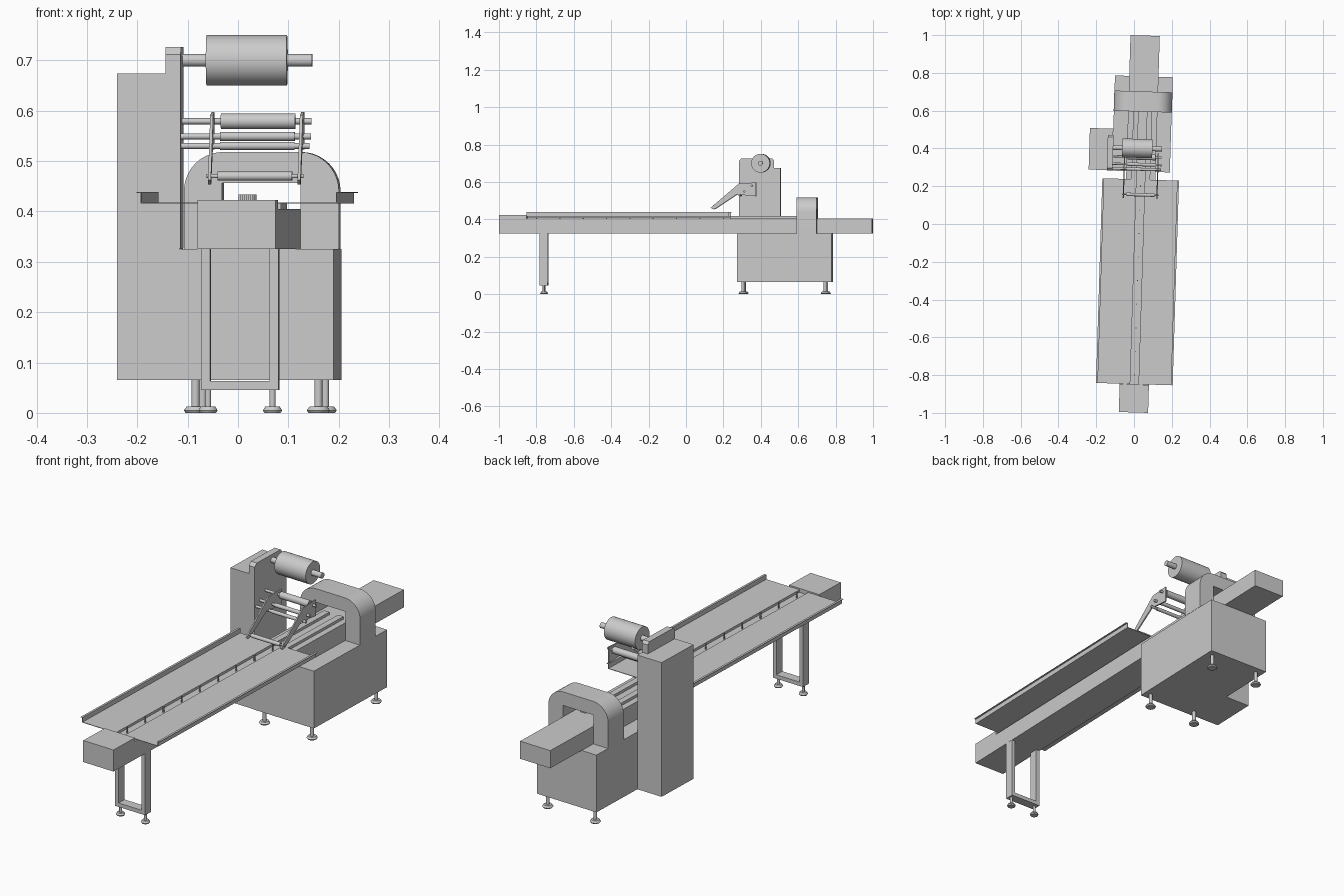
import bpy, bmesh, math
from mathutils import Matrix, Vector

if "Cube" in bpy.data.objects:
    bpy.data.objects.remove(bpy.data.objects["Cube"])

# the whole machine is turned slightly about z
M = Matrix.Translation((0.028, 0, 0)) @ Matrix.Rotation(-0.031, 4, 'Z')


def finish(bm, name, smooth=False):
    bmesh.ops.recalc_face_normals(bm, faces=bm.faces)
    me = bpy.data.meshes.new(name)
    bm.to_mesh(me)
    bm.free()
    ob = bpy.data.objects.new(name, me)
    bpy.context.collection.objects.link(ob)
    ob.matrix_world = M
    if smooth:
        bpy.ops.object.select_all(action='DESELECT')
        ob.select_set(True)
        bpy.context.view_layer.objects.active = ob
        bpy.ops.object.shade_smooth_by_angle(angle=math.radians(35))
    return ob


def box(name, x0, x1, y0, y1, z0, z1):
    bm = bmesh.new()
    c = Vector(((x0 + x1) / 2, (y0 + y1) / 2, (z0 + z1) / 2))
    bmesh.ops.create_cube(bm, size=1, matrix=Matrix.Translation(c) @ Matrix.Diagonal(
        (x1 - x0, y1 - y0, z1 - z0, 1)))
    return finish(bm, name)


def prism(name, pts, axis, a, b, smooth=False):
    """Extrude a 2D profile: axis 'Y' takes (x, z), axis 'X' takes (y, z)."""
    bm = bmesh.new()
    put = (lambda p, t: (p[0], t, p[1])) if axis == 'Y' else (lambda p, t: (t, p[0], p[1]))
    f = bm.faces.new([bm.verts.new(put(p, a)) for p in pts])
    ext = bmesh.ops.extrude_face_region(bm, geom=[f])
    d = Vector((0, b - a, 0) if axis == 'Y' else (b - a, 0, 0))
    bmesh.ops.translate(bm, vec=d, verts=[v for v in ext['geom'] if isinstance(v, bmesh.types.BMVert)])
    return finish(bm, name, smooth)


def rod(name, x0, x1, y, z, r, seg=32):
    bm = bmesh.new()
    bmesh.ops.create_cone(bm, cap_ends=True, segments=seg, radius1=r, radius2=r, depth=x1 - x0,
                          matrix=Matrix.Translation(((x0 + x1) / 2, y, z)) @ Matrix.Rotation(math.pi / 2, 4, 'Y'))
    return finish(bm, name, True)


def foot(name, x, y, top, r, stem):
    bm = bmesh.new()
    for r1, r2, z0, z1 in ((r * .85, r, 0, .005), (r, r * .75, .005, .013), (stem, stem, .013, top)):
        bmesh.ops.create_cone(bm, cap_ends=True, segments=24, radius1=r1, radius2=r2, depth=z1 - z0,
                              matrix=Matrix.Translation((x, y, (z0 + z1) / 2)))
    return finish(bm, name, True)


# conveyor bed with raised infeed end
prism("conveyor_bed", [(-.998, .325), (.998, .325), (.998, .405), (-.85, .405), (-.85, .423), (-.998, .423)],
      'X', -.0775, .0775)

# main cabinet and control tower
box("cabinet", -.153, .153, .278, .782, .065, .325)
box("tower", -.277, -.153, .28, .5, .065, .674)
prism("roll_mount_plate", [(.278, .326), (.466, .326), (.466, .715), (.456, .726), (.292, .726), (.278, .712)],
      'X', -.181, -.1505)

# rounded tunnel over the belt
r, w, top = .078, .154, .518
arc = [math.radians(a) for a in range(0, 91, 9)]
outer = [(w - r + r * math.cos(a), top - r + r * math.sin(a)) for a in arc]
outer += [(-x, z) for x, z in reversed(outer)]
prism("tunnel", [(.078, .325), (w, .325)] + outer + [(-w, .325), (-.078, .325), (-.078, .456), (.078, .456)],
      'Y', .595, .702, True)

# infeed table: two folded sheets with a slot between
for s, side in ((-1, "left"), (1, "right")):
    sheet = [(.022, .407), (.022, .418), (.193, .418), (.193, .439), (.203, .439), (.203, .437),
             (.195, .437), (.195, .4155), (.0245, .4155), (.0245, .407)]
    prism(side + "_table_sheet", [(s * x, z) for x, z in sheet], 'Y', -.848, .236)
    # belt guide rails between table and tunnel
    prism(side + "_guide_rail", [(s * x, z) for x, z in ((.022, .405), (.022, .417), (.05, .417), (.05, .405))],
          'Y', .236, .62)

# pusher pins along the slot
for i in range(9):
    y = -.80 + i * .125
    box(f"pusher_pin_{i + 1}", -.002, .002, y - .003, y + .003, .4, .434)

# film roll and its shaft
rod("film_roll", -.103, .057, .4, .70, .05, 48)
rod("film_roll_shaft", -.153, .107, .4, .70, .0125)

# film guide: two side plates carrying rollers
arm = [(.135, .462), (.148, .453), (.16, .457), (.275, .533), (.375, .523), (.375, .597), (.285, .591)]
for s, side in ((-1, "left"), (1, "right")):
    prism(side + "_roller_bracket", arm, 'X', s * .086, s * .092)
for i, (y, z, rr, sr, x0, x1) in enumerate((
        (.355, .579, .0155, .006, -.153, .107),
        (.315, .549, .009, .006, -.153, .107),
        (.29, .53, .008, .006, -.153, .105),
        (.155, .47, .009, .004, -.095, .097))):
    rod(f"guide_roller_{i + 1}", -.073, .075, y, z, rr)
    rod(f"guide_roller_shaft_{i + 1}", x0, x1, y, z, sr, 20)

# front leg frame
for s, side in ((-1, "left"), (1, "right")):
    a, b = sorted((s * .059, s * .077))
    box(side + "_leg_post", a, b, -.78, -.738, .045, .325)
    foot(side + "_leg_foot", s * .064, -.759, .046, .019, .006)
    # cabinet feet
    foot(side + "_cabinet_front_foot", s * .122, .308, .066, .023, .008)
    foot(side + "_cabinet_rear_foot", s * .122, .748, .066, .023, .008)
box("leg_cross_bar", -.059, .059, -.78, -.738, .045, .063)
